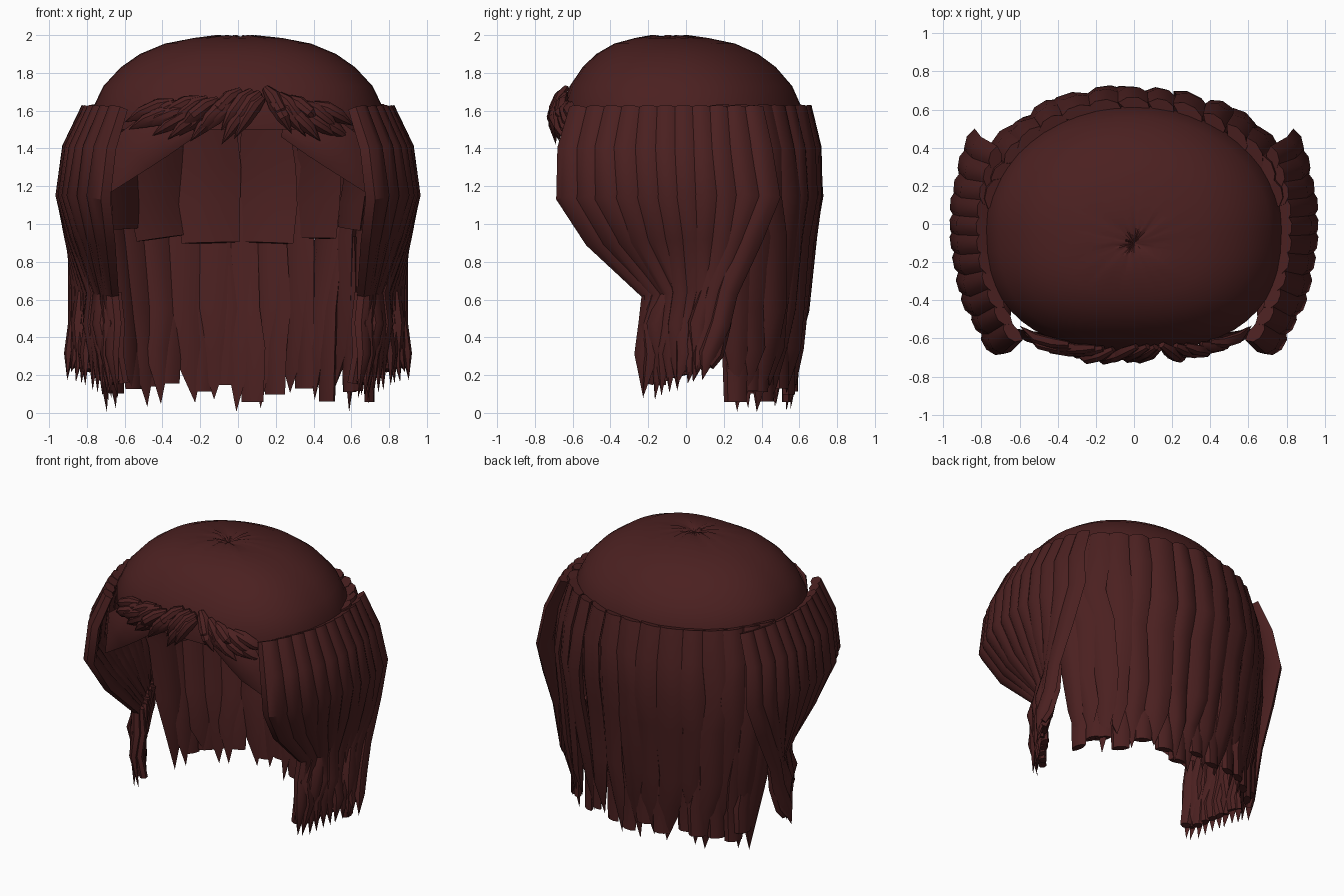
import bpy, bmesh, math, random
from mathutils import Vector

if "Cube" in bpy.data.objects:
    bpy.data.objects.remove(bpy.data.objects["Cube"])

random.seed(5)
hair = bpy.data.materials.new("dark maroon hair")
hair.diffuse_color = (0.07, 0.0145, 0.0145, 1)
hair.use_nodes = True
hair.node_tree.nodes["Principled BSDF"].inputs["Base Color"].default_value = hair.diffuse_color
SECTION = [(-1, 0), (-.55, .75), (.1, 1), (.7, .7), (1, -.1), (.4, -.5), (-.4, -.5)]


def jit(a):
    return random.uniform(-a, a)


def finish(bm, name, angle=35, mirror=False):
    bmesh.ops.recalc_face_normals(bm, faces=bm.faces)
    me = bpy.data.meshes.new(name)
    bm.to_mesh(me)
    bm.free()
    me.materials.append(hair)
    ob = bpy.data.objects.new(name, me)
    bpy.context.collection.objects.link(ob)
    bpy.ops.object.select_all(action='DESELECT')
    ob.select_set(True)
    bpy.context.view_layer.objects.active = ob
    bpy.ops.object.shade_smooth_by_angle(angle=math.radians(angle))
    if mirror:
        ob.modifiers.new("mirror", 'MIRROR')
    return ob


def lock(bm, pts, widths, depth, out):
    """Lens-shaped strand along pts; a zero last width makes a pointed tip."""
    pts = [Vector(p) for p in pts]
    rings = []
    for i, (p, w) in enumerate(zip(pts, widths)):
        if w == 0:
            rings.append([bm.verts.new(p)])
            continue
        t = (pts[min(i + 1, len(pts) - 1)] - pts[max(i - 1, 0)]).normalized()
        side = t.cross(Vector(out)).normalized()
        n = side.cross(t)
        d = depth * min(1, w / max(widths) + .1)
        rings.append([bm.verts.new(p + side * (a * w / 2) + n * (b * d)) for a, b in SECTION])
    k = len(SECTION)
    for r, s in zip(rings, rings[1:]):
        for j in range(k):
            m = (j + 1) % k
            bm.faces.new([r[j], r[m], s[0]] if len(s) == 1 else [r[j], r[m], s[m], s[j]])
    bm.faces.new(rings[0])
    if len(rings[-1]) > 1:
        bm.faces.new(rings[-1])


# Crown cap with a small puckered whorl, squarer towards the forehead
bm = bmesh.new()
N = 48
prev = [bm.verts.new((0, -.1, 1.975))] * N
for s, z in [(.06, 1.985), (.14, 1.996), (.3, 1.985), (.5, 1.955), (.67, 1.9), (.8, 1.83),
             (.92, 1.73), (1, 1.6), (1.0, 1.5)]:
    ring = []
    for i in range(N):
        a = math.tau * i / N
        ca, sa = math.cos(a), math.sin(a)
        e = .78 if sa < 0 else 1
        pucker = jit(.006) if s < .2 else 0
        x = math.copysign(abs(ca) ** e, ca)
        y = math.copysign(abs(sa) ** e, sa)
        ring.append(bm.verts.new((.775 * s * x, -.1 + .08 * s + .64 * s * y, z + pucker)))
    for i in range(N):
        j = (i + 1) % N
        if prev[i] is prev[j]:
            bm.faces.new([prev[i], ring[i], ring[j]])
        else:
            bm.faces.new([prev[i], ring[i], ring[j], prev[j]])
    prev = ring
finish(bm, "crown_cap", 40)

# Back curtain of long locks
bm = bmesh.new()
NB = 15
for i in range(NB):
    th = math.radians(-80 + 160 * i / (NB - 1))
    s, c = math.sin(th), math.cos(th)
    pts = []
    for rx, cy, ry, z in [(.74, .06, .555, 1.62), (.79, .08, .58, 1.4), (.82, .10, .575, 1.15),
                          (.79, .14, .49, .93), (.74, .18, .41, .55), (.71, .21, .355, .34)]:
        k = jit(.03) if z < 1.3 else jit(.01)
        r = jit(.015) if z < 1.3 else 0
        pts.append((rx * s + k * c + r * s, cy + ry * c - k * s + r * c, z))
    tilt = th + .25
    out = (math.sin(tilt), math.cos(tilt), 0)
    wide = .21 + jit(.03)
    x, y, _ = pts[-1]
    k = jit(.03)
    tip = (.98 * x + k * c, y - k * s - .02 * c, .005 + .14 * random.random() ** 1.6)
    lock(bm, pts + [tip],
         [wide * .85, wide, wide * 1.1, wide * 1.1, wide * 1.0, wide * .8, 0], .06, out)
    # smaller lock filling in between
    q = [(px + .07 * c, py - .07 * s - .02 * c, pz) for px, py, pz in pts[3:]]
    if i < NB - 1:
        lock(bm, q + [(q[-1][0], q[-1][1], .04 + .14 * random.random())],
             [.08, .13, .14, .12, 0], .035, out)
finish(bm, "back_locks")

# Inner lining of broad blunt locks behind the face opening
bm = bmesh.new()
for i in range(6):
    th = math.radians(-65 + 26 * i)
    s, c = math.sin(th), math.cos(th)
    zb = .9 + .1 * abs(s) ** 3
    lock(bm, [(.64 * s, .05 + .5 * c, 1.56), (.68 * s + jit(.02), .07 + .52 * c, 1.3),
              (.67 * s + jit(.02), .08 + .51 * c, 1.1), (.65 * s, .1 + .47 * c, zb)],
         [.26, .32, .33, .31], .035, (s + .1, c, 0))
finish(bm, "inner_lining")

# Side locks: bulge at the cheek, gather, then hang in a slanted sheet
bm = bmesh.new()
NS = 11
for i in range(NS):
    t = i / (NS - 1)
    bow = math.sin(math.pi * (.12 + t * .64)) ** .6
    xt = .45 + .335 * bow
    xm = .50 + .415 * bow
    pts = [(xt, -.56 + .9 * t, 1.61),
           (xt + .65 * (xm - xt) + .01, -.61 + .98 * t + jit(.012), 1.4),
           (xm + .005 + jit(.008), -.61 + 1.01 * t + jit(.012), 1.15),
           (xm * .6 + (.66 + .21 * t) * .4, -.47 + .81 * t + jit(.015), .93),
           (.67 + .19 * t, -.21 + .42 * t + jit(.025), .64),
           (.68 + .19 * t + jit(.025), -.22 + .39 * t + jit(.025), .47),
           (.66 + .22 * t + jit(.015), -.23 + .36 * t + jit(.02), .31)]
    tip = (.64 + .27 * t + jit(.01), -.24 + .35 * t + jit(.025),
           .005 + .15 * t + .08 * random.random())
    # outward direction turns from front to back, tilted so locks overlap
    ang = math.radians(-42 + 42 * t)
    out = (math.cos(ang), math.sin(ang), 0)
    lock(bm, pts + [tip], [.14, .165, .18, .16, .115, .115, .095, 0], .055, out)
    # thin wisps in the lower sheet
    w = [(x - .03, y + .025 + jit(.02), z) for x, y, z in pts[4:]]
    lock(bm, w + [(tip[0] - .03, tip[1] + .03, tip[2] + .08)], [.06, .08, .08, .07, 0], .035, out)
finish(bm, "side_locks", mirror=True)

# Triangular corner locks joining fringe to the sides
bm = bmesh.new()
lock(bm, [(.24, -.60, 1.52), (.42, -.60, 1.48), (.56, -.585, 1.38), (.67, -.56, 1.17)],
     [.12, .26, .26, 0], .03, (.45, -1, 0))
finish(bm, "corner_locks", mirror=True)

# Swept fringe parted slightly right of centre
bm = bmesh.new()


def fringe_y(x, z):
    return -.02 - .645 * (max(.05, 1 - (abs(x) / .80) ** 2.5)) ** .4 + .35 * max(0, z - 1.6)


def tuft(x, z, dx, dz, w):
    lift = random.uniform(.01, .04)
    pts = []
    for f in (0, .3, .65, 1):
        px, pz = x + dx * f, z + dz * f ** 1.4
        pts.append((px, fringe_y(px, pz) - .01 - lift * math.sin(math.pi * f * .7), pz))
    lock(bm, pts, [w * .5, w, w * .9, 0], .035, (x * .6, -1, .3))


for row in range(2):
    for i in range(9):
        f = i / 8
        tuft(.12 - .45 * f + jit(.02), 1.70 - .05 * f - .05 * row + jit(.02),
             -.15 - .11 * f, -.21 + .11 * f + jit(.02), .085)
    for i in range(5):
        f = i / 4
        tuft(.16 + .24 * f + jit(.015), 1.70 - .07 * f - .05 * row + jit(.02),
             .12 + .10 * f, -.20 + .09 * f + jit(.02), .085)
finish(bm, "fringe")
